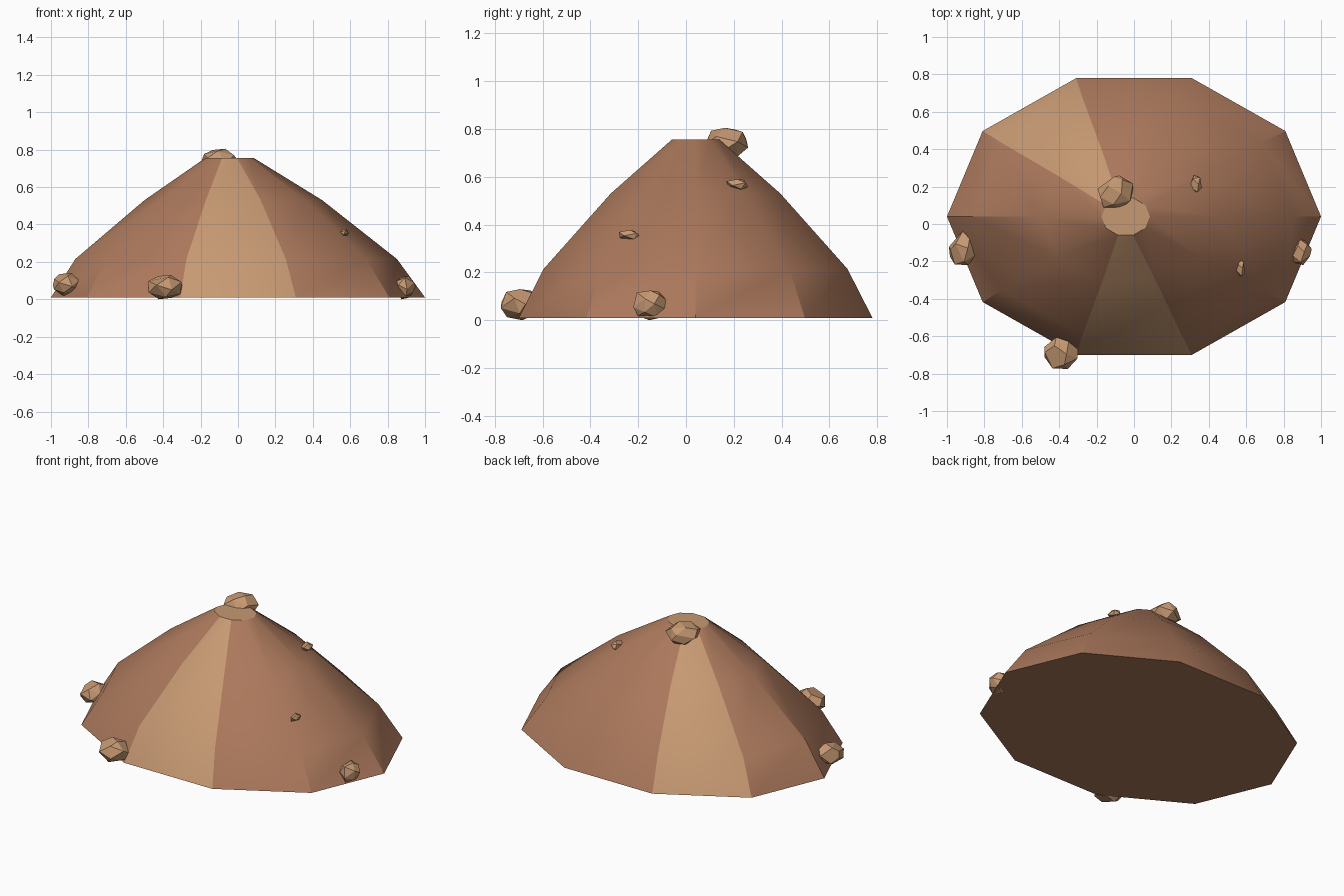
import bpy, bmesh, math, random
from mathutils import Vector

random.seed(4)
cube = bpy.data.objects.get("Cube")
if cube:
    bpy.data.objects.remove(cube, do_unlink=True)


def material(name, colour):
    mat = bpy.data.materials.new(name)
    mat.use_nodes = True
    mat.diffuse_color = (*colour, 1)
    bsdf = mat.node_tree.nodes["Principled BSDF"]
    bsdf.inputs["Base Color"].default_value = (*colour, 1)
    bsdf.inputs["Roughness"].default_value = 0.9
    return mat


brown = material("earth brown", (0.41, 0.19, 0.107))
tan = material("dry tan", (0.57, 0.32, 0.17))


def add_object(name, bm, mats):
    bmesh.ops.recalc_face_normals(bm, faces=bm.faces)
    mesh = bpy.data.meshes.new(name)
    bm.to_mesh(mesh)
    bm.free()
    for mat in mats:
        mesh.materials.append(mat)
    obj = bpy.data.objects.new(name, mesh)
    bpy.context.collection.objects.link(obj)
    return obj


# Mound: ten-sided oval rings (height, centre x, x radius, y radius)
SIDES = 10
TAN_STRIPS = (3, 7)
LEVELS = [(0.01, 0, 1, 0.778), (0.215, -0.01, 0.86, 0.668),
          (0.53, -0.025, 0.475, 0.373), (0.755, -0.045, 0.13, 0.105)]
bm = bmesh.new()
rings = []
for z, cx, rx, ry in LEVELS:
    angles = [math.tau * i / SIDES for i in range(SIDES)]
    rings.append([bm.verts.new((cx + rx * math.cos(a), 0.04 + ry * math.sin(a), z))
                  for a in angles])
for low, high in zip(rings, rings[1:]):
    for i in range(SIDES):
        j = (i + 1) % SIDES
        face = bm.faces.new((low[i], low[j], high[j], high[i]))
        face.material_index = 1 if i in TAN_STRIPS else 0
bm.faces.new(rings[0][::-1])
bm.faces.new(rings[-1]).material_index = 1
mound = add_object("mound", bm, [brown, tan])
bpy.ops.object.select_all(action="DESELECT")
mound.select_set(True)
bpy.context.view_layer.objects.active = mound
bpy.ops.object.shade_smooth_by_angle(angle=math.radians(30))


# Rocks: faceted hulls of jittered points, fitted to a box
def rock(name, centre, size, points=18):
    bm = bmesh.new()
    for i in range(points):
        h = 1 - 2 * (i + 0.5) / points
        a = 2.4 * i + random.uniform(-0.25, 0.25)
        r = math.sqrt(1 - h * h)
        bm.verts.new(Vector((r * math.cos(a), r * math.sin(a), h)) * random.uniform(0.9, 1.05))
    bmesh.ops.convex_hull(bm, input=bm.verts)
    bmesh.ops.dissolve_limit(bm, angle_limit=math.radians(18), verts=bm.verts, edges=bm.edges)
    for axis in range(3):
        values = [v.co[axis] for v in bm.verts]
        low, span = min(values), max(values) - min(values)
        for v in bm.verts:
            v.co[axis] = centre[axis] + size[axis] * ((v.co[axis] - low) / span - 0.5)
    add_object(name, bm, [tan])


rock("summit_rock", (-0.1, 0.17, 0.742), (0.19, 0.18, 0.126))
rock("right_rock", (-0.915, -0.13, 0.08), (0.15, 0.18, 0.12))
rock("front_rock", (-0.39, -0.69, 0.065), (0.18, 0.17, 0.13))
rock("left_rock", (0.895, -0.15, 0.062), (0.11, 0.14, 0.124))
rock("back_pebble", (0.33, 0.215, 0.565), (0.065, 0.09, 0.05), 10)
rock("side_pebble", (0.57, -0.235, 0.355), (0.045, 0.09, 0.045), 10)
